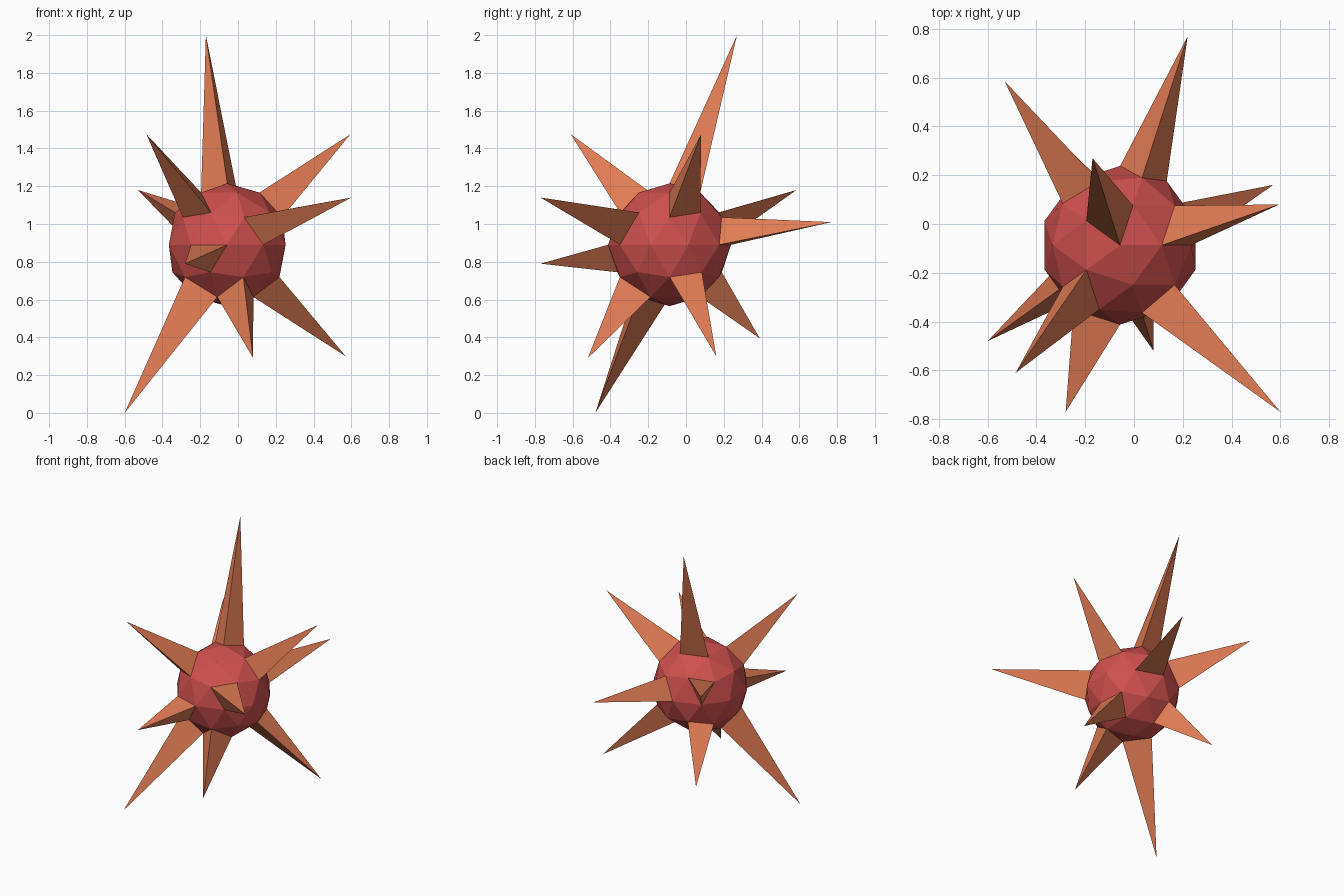
import bpy, bmesh
from mathutils import Vector

if "Cube" in bpy.data.objects:
    bpy.data.objects.remove(bpy.data.objects["Cube"])

CENTRE = Vector((-0.057, -0.087, 0.89))
RADIUS = 0.325


def material(name, colour):
    mat = bpy.data.materials.new(name)
    mat.diffuse_color = (*colour, 1)
    mat.use_nodes = True
    mat.node_tree.nodes["Principled BSDF"].inputs["Base Color"].default_value = mat.diffuse_color
    return mat


def add_object(name, bm, mat):
    mesh = bpy.data.meshes.new(name)
    bm.to_mesh(mesh)
    mesh.materials.append(mat)
    obj = bpy.data.objects.new(name, mesh)
    bpy.context.collection.objects.link(obj)
    return obj


core_red = material("core_red", (0.62, 0.08, 0.075))
spike_orange = material("spike_orange", (0.75, 0.2, 0.09))

# Faceted ball
core = bmesh.new()
bmesh.ops.create_icosphere(core, subdivisions=2, radius=RADIUS)
bmesh.ops.translate(core, verts=core.verts, vec=CENTRE)
core.normal_update()
add_object("core", core, core_red)

# Spike tips; each spike grows from the ball face that points at its tip
TIPS = [
    (-0.17, 0.27, 2.00), (-0.485, -0.61, 1.475), (-0.53, 0.585, 1.18),
    (0.595, 0.08, 1.475), (0.60, -0.77, 1.14), (0.22, 0.77, 1.01),
    (-0.28, -0.77, 0.79), (-0.60, -0.48, 0.00), (0.08, -0.52, 0.29),
    (0.57, 0.16, 0.30), (-0.355, 0.39, 0.395),
]
for i, tip in enumerate(TIPS, 1):
    tip = Vector(tip)
    aim = (tip - CENTRE).normalized()
    face = max(core.faces, key=lambda f: f.normal.dot(aim))
    bm = bmesh.new()
    base = [bm.verts.new(v.co) for v in face.verts]
    top = bm.verts.new(tip)
    for a, b in zip(base, base[1:] + base[:1]):
        bm.faces.new((a, b, top))
    bm.normal_update()
    add_object(f"spike_{i:02d}", bm, spike_orange)
    bm.free()
core.free()
